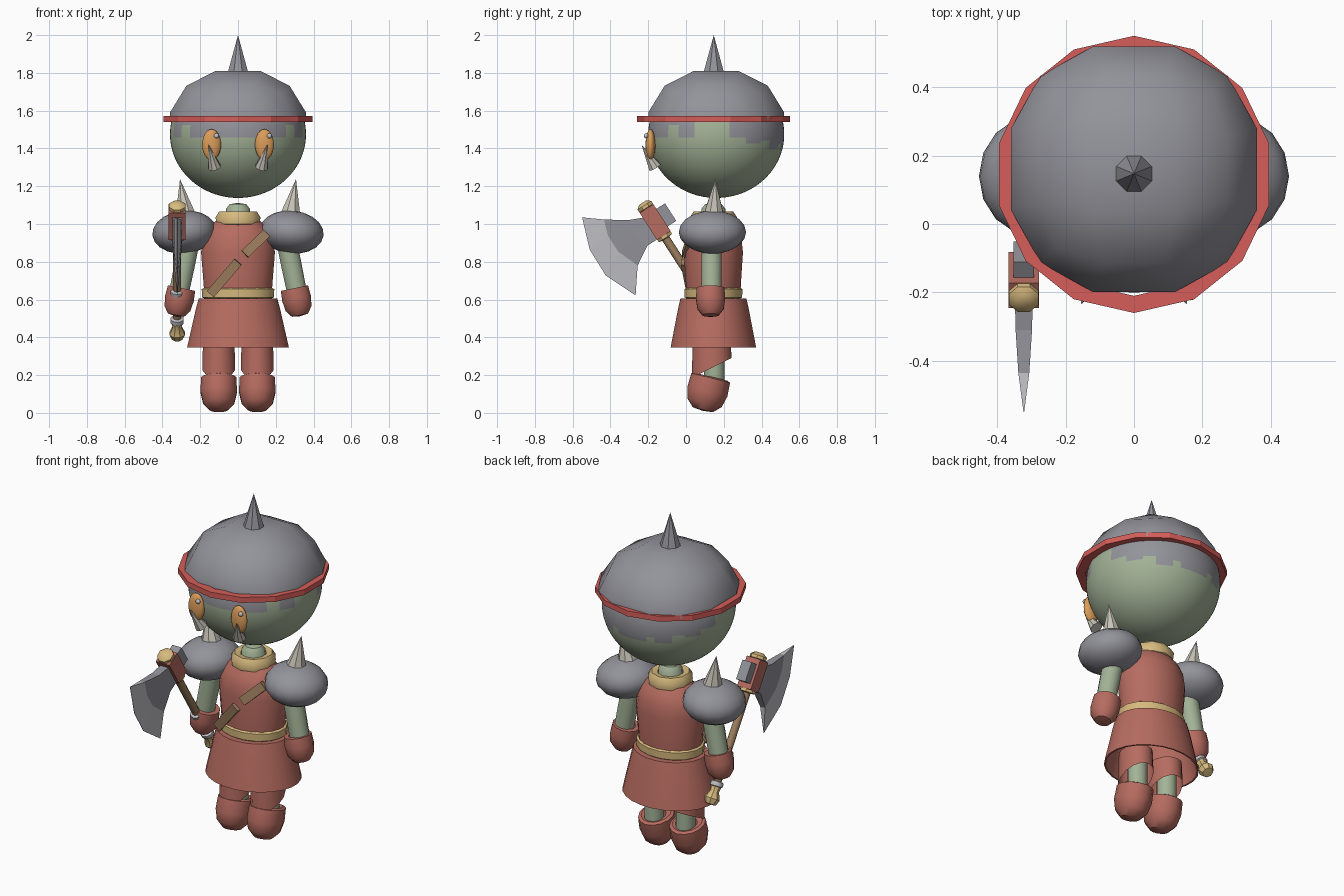
import bpy, bmesh, math
from mathutils import Vector, Matrix

cube = bpy.data.objects.get("Cube")
if cube:
    bpy.data.objects.remove(cube)


def colour(name, r, g, b):
    m = bpy.data.materials.new(name)
    m.use_nodes = True
    m.diffuse_color = (r, g, b, 1)
    m.node_tree.nodes["Principled BSDF"].inputs["Base Color"].default_value = (r, g, b, 1)
    return m


GREY = colour("iron grey", .29, .29, .325)
RED = colour("leather red", .47, .15, .117)
BAND = colour("band red", .66, .11, .10)
GOLD = colour("brass yellow", .68, .49, .21)
GREEN = colour("skin green", .37, .45, .31)
ORANGE = colour("eye orange", .70, .33, .10)
BONE = colour("bone", .58, .55, .48)
BROWN = colour("strap brown", .34, .21, .115)
SILVER = colour("silver", .53, .53, .56)
MID = .145  # depth of the body axis


def finish(name, bm, mats, cut=None, rule=None, flat=False):
    """Trim with a plane (co, normal), colour faces by rule, make the object."""
    if cut:
        bmesh.ops.bisect_plane(bm, geom=bm.verts[:] + bm.edges[:] + bm.faces[:],
                               plane_co=cut[0], plane_no=cut[1], clear_outer=True)
    bmesh.ops.recalc_face_normals(bm, faces=bm.faces[:])
    if rule:
        for f in bm.faces:
            f.material_index = rule(f.calc_center_median())
    mesh = bpy.data.meshes.new(name)
    bm.to_mesh(mesh)
    bm.free()
    ob = bpy.data.objects.new(name, mesh)
    bpy.context.collection.objects.link(ob)
    for m in mats:
        mesh.materials.append(m)
    if not flat:
        bpy.ops.object.select_all(action='DESELECT')
        ob.select_set(True)
        bpy.context.view_layer.objects.active = ob
        bpy.ops.object.shade_smooth_by_angle(angle=math.radians(40))
    return ob


def lathe(name, profile, loc, mat, axis=(0, 0, 1), scale=(1, 1, 1), n=16, start=.5, **kw):
    """Turn (radius, height) points round an axis."""
    bm = bmesh.new()
    rot = Vector((0, 0, 1)).rotation_difference(Vector(axis).normalized()).to_matrix().to_4x4()
    mx = Matrix.Translation(loc) @ rot @ Matrix.Diagonal((*scale, 1))
    rings = []
    for r, h in profile:
        angles = [math.tau * (i + start) / n for i in range(n)]
        rings.append([bm.verts.new(mx @ Vector((r * math.cos(a), r * math.sin(a), h))) for a in angles])
    for a, b in zip(rings, rings[1:]):
        for i in range(n):
            j = (i + 1) % n
            bm.faces.new((a[i], a[j], b[j], b[i]))
    bmesh.ops.remove_doubles(bm, verts=bm.verts[:], dist=1e-5)
    return finish(name, bm, [mat], **kw)


def cone(name, base, tip, r, mat, n=8):
    d = Vector(tip) - Vector(base)
    return lathe(name, [(0, 0), (r, 0), (0, d.length)], base, mat, axis=d, n=n, flat=True)


def ball(name, loc, size, mat, seg=20, rings=12, tilt=0, **kw):
    bm = bmesh.new()
    mx = Matrix.Translation(loc) @ Matrix.Rotation(tilt, 4, 'Y') @ Matrix.Diagonal((*size, 1))
    bmesh.ops.create_uvsphere(bm, u_segments=seg, v_segments=rings, radius=1, matrix=mx)
    return finish(name, bm, mat if isinstance(mat, list) else [mat], **kw)


def bar(name, a, b, width, depth, mat):
    """Box from a to b, with its depth facing forwards."""
    a, b = Vector(a), Vector(b)
    x = (b - a).normalized()
    z = x.cross(Vector((0, 1, 0)).cross(x)).normalized() if abs(x.y) < .3 else x.cross(Vector((1, 0, 0))).normalized()
    z = (z - x * z.dot(x)).normalized()
    if abs(x.y) < .3:
        z = (Vector((0, 1, 0)) - x * x.y).normalized()
    y = z.cross(x)
    mx = Matrix((x, y, z)).transposed().to_4x4()
    mx = Matrix.Translation((a + b) / 2) @ mx @ Matrix.Diagonal(((b - a).length, width, depth, 1))
    bm = bmesh.new()
    bmesh.ops.create_cube(bm, size=1, matrix=mx)
    return finish(name, bm, [mat], flat=True)


# Head, with a ragged hairline that depends on the angle from the front
def hairline(c):
    a = math.degrees(math.atan2(abs(c.x), .16 - c.y))
    steps = [(46, 1.455), (58, 1.53), (72, 1.455), (100, 1.56), (116, 1.455),
             (132, 1.425), (142, 1.44), (158, 1.40), (166, 1.425), (181, 1.40)]
    return int(c.z > next(z for limit, z in steps if a < limit))


ball("head", (0, .16, 1.475), (.36, .36, .337), [GREEN, GREY], seg=96, rings=64,
     cut=((0, 0, 1.57), (0, 0, 1)), rule=hairline)

# Helmet dome: a rounded cube, trimmed at the band
bm = bmesh.new()
bmesh.ops.create_cube(bm, size=2)
bmesh.ops.subdivide_edges(bm, edges=bm.edges[:], cuts=2, use_grid_fill=True)
for v in bm.verts:
    d = v.co.normalized() * .397
    v.co = Vector((d.x, d.y + .16, d.z * .91 + 1.483))
finish("helmet", bm, [GREY], cut=((0, 0, 1.55), (0, 0, -1)))
lathe("helmet_band", [(.355, 1.54), (.405, 1.54), (.405, 1.572), (.355, 1.572), (.355, 1.54)],
      (0, MID, 0), BAND, n=14, start=.5, flat=True)
cone("helmet_spike", (0, .147, 1.79), (0, .147, 2), .062, GREY)

# Neck, collar and clothes
lathe("neck", [(.068, .97), (.066, 1.08), (.045, 1.105), (0, 1.112)], (0, MID, 0), GREEN, n=12)
lathe("collar", [(.09, .985), (.12, 1), (.125, 1.035), (.105, 1.066), (.07, 1.06), (.065, 1.02)],
      (0, MID, 0), GOLD, n=10)
lathe("tunic", [(.18, .58), (.184, .68), (.198, .85), (.188, .92), (.165, .97), (.12, 1.015), (0, 1.015)],
      (0, MID, 0), RED, scale=(1, .8, 1), n=20)
lathe("belt", [(.17, .6), (.194, .612), (.196, .655), (.175, .667)], (0, MID, 0), GOLD, scale=(1, .8, 1))
lathe("skirt", [(0, .605), (.21, .605), (.225, .55), (.272, .345), (.262, .345), (.2, .595)],
      (0, MID, 0), RED, scale=(1, .84, 1), n=24)
bar("strap_lower", (-.145, .022, .63), (.0, -.012, .80), .05, .03, BROWN)
bar("strap_upper", (.035, -.006, .84), (.15, .03, .95), .05, .03, BROWN)

# Paired parts
for s, side in ((1, "left"), (-1, "right")):
    ball(side + "_eye", (s * .14, -.188, 1.42), (.05, .026, .082), ORANGE)
    ball(side + "_eye_glint", (s * .14 + .026, -.211, 1.467), (.014, .012, .014), SILVER, seg=10, rings=6)
    cone(side + "_tusk", (s * .125, -.165, 1.30), (s * .155, -.235, 1.42), .036, BONE)
    ball(side + "_shoulder_pad", (s * .284, MID - .005, .957), (.17, .178, .114), GREY,
         seg=16, rings=10, tilt=s * .1)
    cone(side + "_shoulder_spike", (s * .278, .147, 1.05), (s * .307, .155, 1.238), .057, BONE)
    arm = Vector((-s * .2, 0, .98))
    lathe(side + "_arm", [(.053, -.05), (.056, .17), (.056, .34)], (s * .318, .135, .61), GREEN, axis=arm, n=12)
    lathe(side + "_glove", [(0, -.076), (.045, -.07), (.072, -.035), (.08, .02), (.076, .076), (.05, .076)],
          (s * .314, .13, .586), RED, axis=arm, n=12)
    lathe(side + "_trouser", [(.09, .2), (.085, .4)], (s * .102, .137, 0), RED, scale=(1, 1.18, 1), n=14,
          cut=((0, .13, .235), (0, .5, -1)))
    lathe(side + "_shin", [(.055, .12), (.055, .36)], (s * .102, .15, 0), GREEN, n=10)
    lathe(side + "_boot", [(0, -.104), (.05, -.098), (.085, -.06), (.099, 0), (.096, .075), (.08, .082), (.05, .07)],
          (s * .102, .113, .112), RED, axis=(0, .24, .97), scale=(1, 1.1, 1), n=14)

# Axe: haft runs up and forwards through the right hand
FOOT, UP, BACK = Vector((-.322, .21, .43)), Vector((0, -.541, .841)), Vector((0, .841, .541))


def on_haft(name, profile, mat, n=10):
    return lathe(name, profile, FOOT, mat, axis=UP, n=n)


on_haft("axe_haft", [(.022, 0), (.022, .7)], BROWN)
on_haft("axe_pommel", [(0, -.045), (.03, -.043), (.044, -.012), (.026, .03), (.03, .055), (0, .055)], GOLD, 8)
for i, t in enumerate((.07, .245)):
    on_haft("haft_ring_%d" % (i + 1), [(.02, t - .018), (.036, t - .012), (.036, t + .012), (.02, t + .018)], SILVER)
on_haft("axe_top_cap", [(.03, .77), (.047, .778), (.047, .795), (.025, .812), (0, .812)], GOLD, 8)
on_haft("axe_lower_collar", [(.02, .585), (.045, .59), (.045, .605), (.02, .61)], GOLD, 8)
bar("axe_head_block", FOOT + UP * .605, FOOT + UP * .775, .09, .086, RED)
mount = FOOT + BACK * .07 + UP * .69
bar("axe_back_plate", mount - UP * .055, mount + UP * .055, .06, .055, GREY)

# Blade: rows from root to cutting edge, each as (half thickness, (y, z) points)
rows = [(.026, [(-.22, 1.035), (-.20, 1.0), (-.17, .96), (-.15, .92)]),
        (.024, [(-.31, 1.02), (-.29, .97), (-.25, .92), (-.205, .885)]),
        (.016, [(-.435, 1.024), (-.414, .94), (-.36, .855), (-.256, .78)]),
        (.001, [(-.55, 1.035), (-.51, .865), (-.425, .727), (-.267, .622)])]
bm = bmesh.new()
sheets = [[[bm.verts.new((FOOT.x + s * t, y, z)) for y, z in pts] for t, pts in rows] for s in (-1, 1)]
for k in range(3):
    for g in sheets:
        for i in range(3):
            f = bm.faces.new((g[k][i], g[k][i + 1], g[k + 1][i + 1], g[k + 1][i]))
            f.material_index = int(k == 2)
    for i in (0, 3):
        a, b = sheets
        bm.faces.new((a[k][i], a[k + 1][i], b[k + 1][i], b[k][i])).material_index = int(k == 2)
for i in range(3):
    for k in (0, 3):
        a, b = sheets
        bm.faces.new((a[k][i], a[k][i + 1], b[k][i + 1], b[k][i])).material_index = int(k == 3)
finish("axe_blade", bm, [GREY, SILVER], flat=True)
